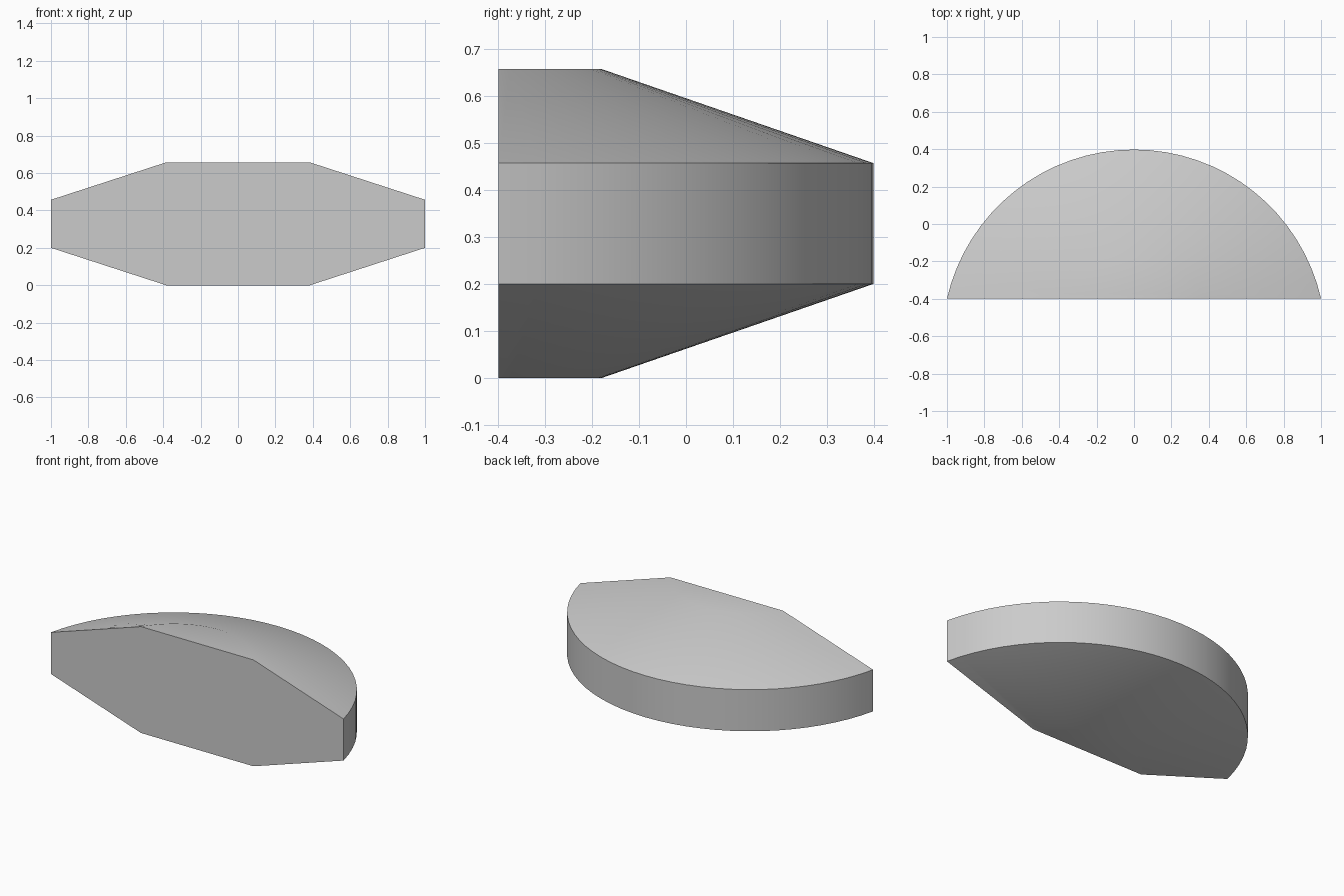
import bpy
import bmesh
from math import atan2, cos, sin, pi

if "Cube" in bpy.data.objects:
    bpy.data.objects.remove(bpy.data.objects["Cube"], do_unlink=True)

SEGMENTS = 32
FRONT_Y = -0.398
CENTRE_Y = -0.628

# One plain grey
grey = bpy.data.materials.new("plain grey")
grey.use_nodes = True
colour = (0.6, 0.6, 0.6, 1)
grey.diffuse_color = colour
grey.node_tree.nodes["Principled BSDF"].inputs["Base Color"].default_value = colour


def arc(bm, radius, half_width, z):
    """Arc of vertices whose two ends lie on the flat front."""
    start = atan2(FRONT_Y - CENTRE_Y, half_width)
    verts = []
    for i in range(SEGMENTS + 1):
        a = start + (pi - 2 * start) * i / SEGMENTS
        verts.append(bm.verts.new((radius * cos(a), CENTRE_Y + radius * sin(a), z)))
    verts[0].co.y = verts[-1].co.y = FRONT_Y
    return verts


# Half-disc: bevelled bottom, upright rim, bevelled top
bm = bmesh.new()
rings = [
    arc(bm, 0.448, 0.384, 0),
    arc(bm, 1.026, 1.0, 0.2),
    arc(bm, 1.026, 1.0, 0.457),
    arc(bm, 0.448, 0.384, 0.657),
]
for low, high in zip(rings, rings[1:]):
    for i in range(SEGMENTS):
        bm.faces.new((low[i], low[i + 1], high[i + 1], high[i]))

# Flat caps and flat front
bm.faces.new(rings[0])
bm.faces.new(rings[-1])
bm.faces.new([r[0] for r in rings] + [r[-1] for r in reversed(rings)])
bmesh.ops.recalc_face_normals(bm, faces=bm.faces)

mesh = bpy.data.meshes.new("half_disc")
bm.to_mesh(mesh)
bm.free()
mesh.materials.append(grey)
body = bpy.data.objects.new("half_disc", mesh)
bpy.context.collection.objects.link(body)

# Soft bevel transitions, crisp rim edges
bpy.ops.object.select_all(action="DESELECT")
body.select_set(True)
bpy.context.view_layer.objects.active = body
bpy.ops.object.shade_smooth_by_angle()
